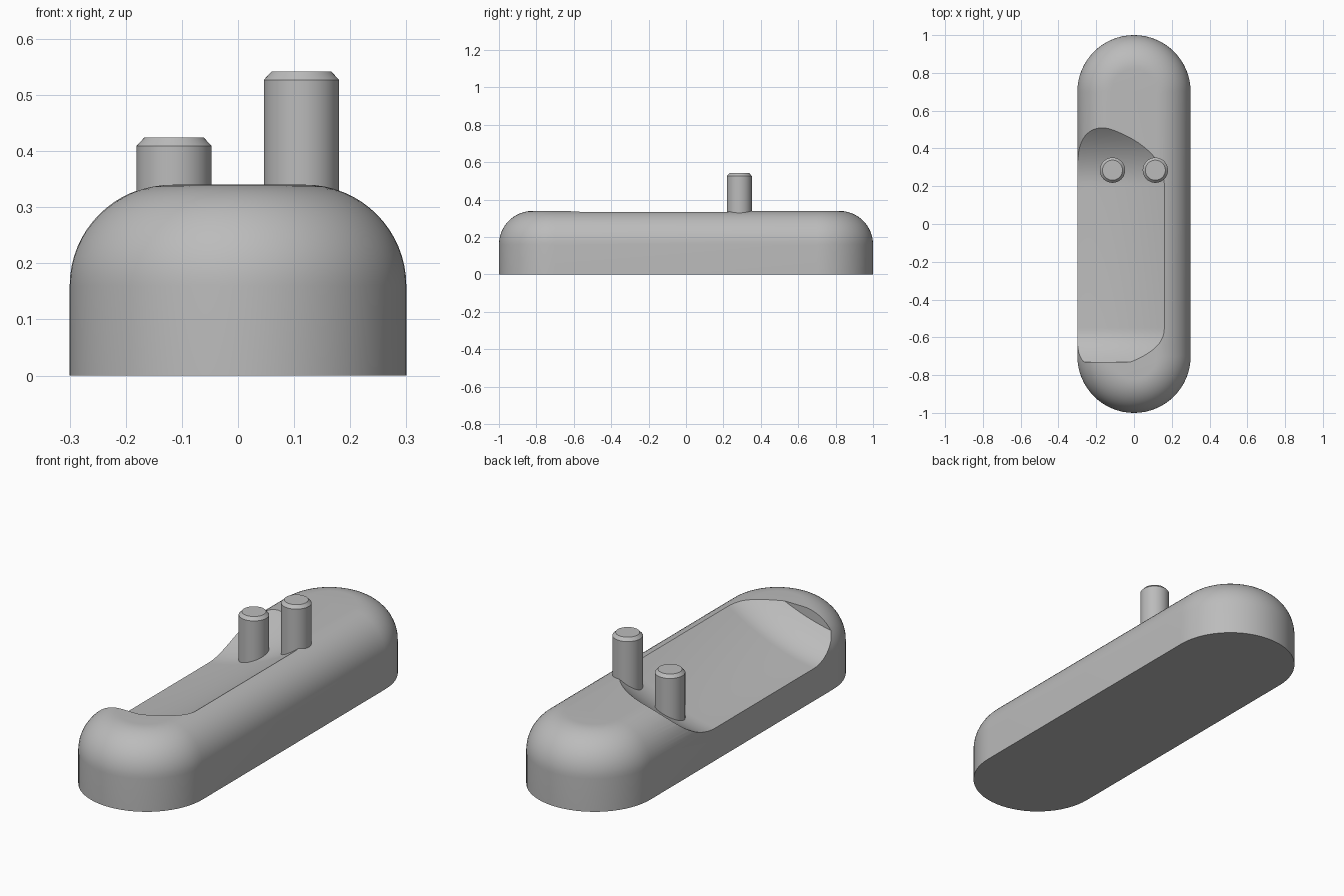
import bpy, bmesh
from math import sin, cos, pi

cube = bpy.data.objects.get("Cube")
if cube:
    bpy.data.objects.remove(cube, do_unlink=True)

grey = bpy.data.materials.new("plain grey")
grey.use_nodes = True
COLOUR = (0.5, 0.5, 0.5, 1)
grey.diffuse_color = COLOUR
grey.node_tree.nodes["Principled BSDF"].inputs["Base Color"].default_value = COLOUR


def make_object(name, bm):
    bmesh.ops.recalc_face_normals(bm, faces=bm.faces[:])
    mesh = bpy.data.meshes.new(name)
    bm.to_mesh(mesh)
    bm.free()
    mesh.materials.append(grey)
    obj = bpy.data.objects.new(name, mesh)
    bpy.context.collection.objects.link(obj)
    return obj


def activate(obj):
    bpy.ops.object.select_all(action='DESELECT')
    obj.select_set(True)
    bpy.context.view_layer.objects.active = obj


def smooth(obj):
    activate(obj)
    bpy.ops.object.shade_smooth_by_angle(angle=pi / 7)


def loft(name, rings):
    """Skin a stack of closed rings and cap both ends."""
    bm = bmesh.new()
    loops = [[bm.verts.new(p) for p in ring] for ring in rings]
    n = len(loops[0])
    for low, high in zip(loops, loops[1:]):
        for i in range(n):
            j = (i + 1) % n
            bm.faces.new((low[i], low[j], high[j], high[i]))
    bm.faces.new(loops[0])
    bm.faces.new(loops[-1])
    return make_object(name, bm)


def ring(radius, z, x=0, y=0, half_length=0, half_count=32):
    """Circle, or a capsule outline when half_length is above zero."""
    points = []
    for end in (1, -1):
        for i in range(half_count + 1):
            if half_length == 0 and i == half_count:
                continue
            a = pi * i / half_count
            points.append((x + end * radius * cos(a),
                           y + end * (half_length + radius * sin(a)), z))
    return points


# Capsule body with a rounded upper edge
WIDTH, HEIGHT, FILLET, STEPS = 0.3, 0.34, 0.18, 16
rings = [ring(WIDTH, 0, half_length=0.7)]
for i in range(STEPS + 1):
    a = pi / 2 * i / STEPS
    rings.append(ring(WIDTH - FILLET + FILLET * cos(a),
                      HEIGHT - FILLET + FILLET * sin(a), half_length=0.7))
body = loft("body", rings)


# Scooped recess: curved floor that sweeps up at both ends
def floor_height(x, y):
    t = x + WIDTH
    back = max(0, y - 0.2) ** 2 / 0.64
    front = max(0, -0.55 - y) ** 2 / 0.32
    return 0.157 + 0.133 * t + 0.55 * t * t + back + front


def spread(start, end, count):
    return [start + (end - start) * i / count for i in range(count + 1)]


xs = spread(-0.4, 0.28, 24)
ys = spread(-0.73, -0.55, 10) + spread(0.2, 0.62, 20)
bm = bmesh.new()
grid = [[bm.verts.new((x, y, floor_height(x, y))) for x in xs] for y in ys]
for r0, r1 in zip(grid, grid[1:]):
    for i in range(len(xs) - 1):
        bm.faces.new((r0[i], r0[i + 1], r1[i + 1], r1[i]))
rim = [e for e in bm.edges if e.is_boundary]
lifted = bmesh.ops.extrude_edge_only(bm, edges=rim)["geom"]
for v in lifted:
    if isinstance(v, bmesh.types.BMVert):
        v.co.z = 1
bmesh.ops.contextual_create(bm, geom=[e for e in bm.edges if e.is_boundary])
cutter = make_object("recess_cutter", bm)
cutter.hide_render = True

cut = body.modifiers.new("recess", 'BOOLEAN')
cut.operation = 'DIFFERENCE'
cut.solver = 'EXACT'
cut.object = cutter
activate(body)
bpy.ops.object.modifier_apply(modifier=cut.name)
bpy.data.objects.remove(cutter, do_unlink=True)
smooth(body)

# Two chamfered posts standing in the recess
for name, x, top in (("short_post", -0.114, 0.424), ("tall_post", 0.113, 0.542)):
    smooth(loft(name, [ring(r, z, x, 0.285, half_count=24) for r, z in
                       ((0.067, 0.1), (0.067, top - 0.015), (0.053, top))]))
